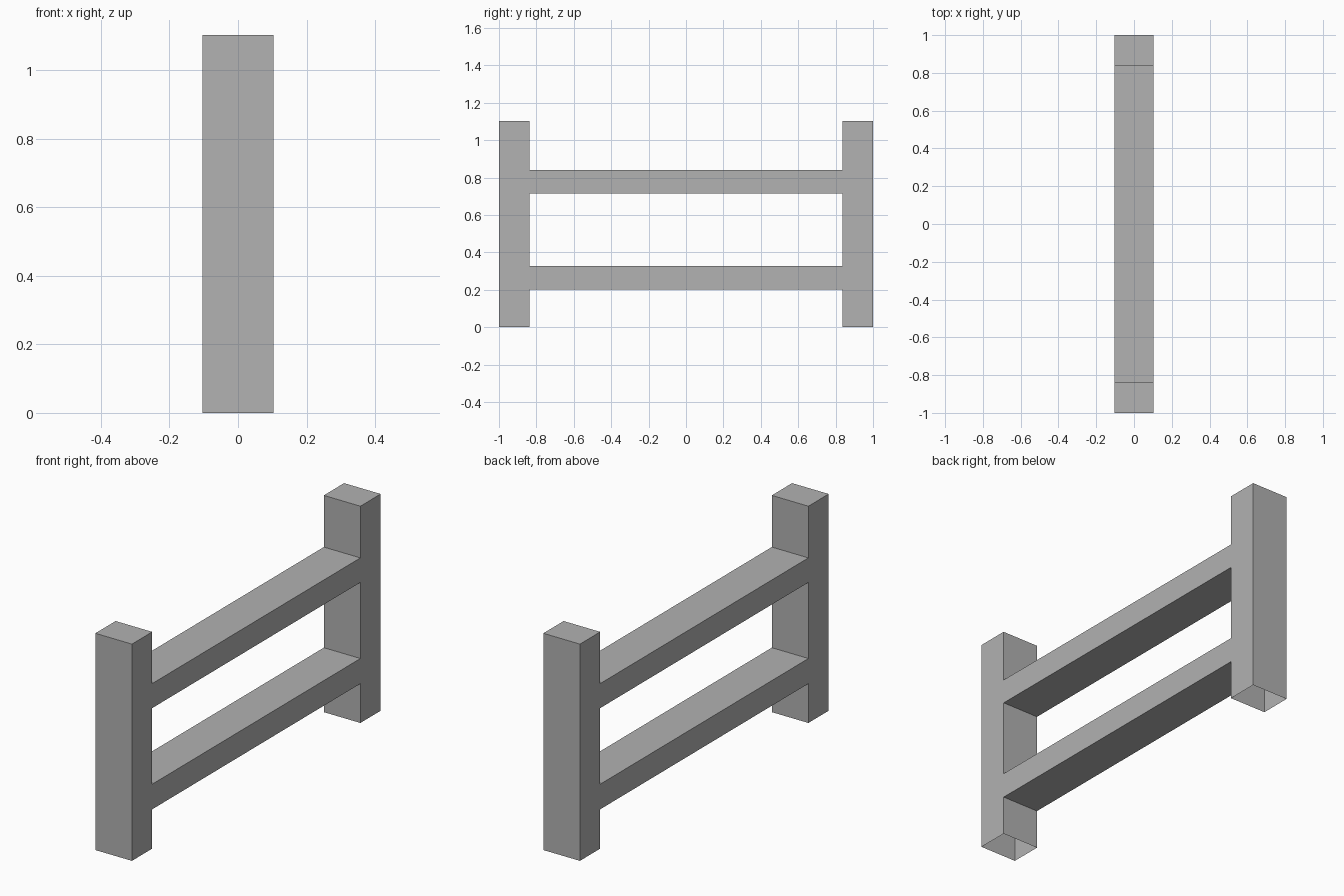
import bpy
import bmesh
import math

cube = bpy.data.objects.get("Cube")
if cube:
    bpy.data.objects.remove(cube, do_unlink=True)

HALF_WIDTH = 0.103
Y_LINES = [-1.0, -0.837, 0.837, 1.0]
Z_LINES = [0.0, 0.2, 0.328, 0.715, 0.84, 1.103]
RAIL_ROWS = (1, 3)

# Plain grey for the whole fence
grey = bpy.data.materials.new("plain_grey")
grey.use_nodes = True
colour = (0.445, 0.445, 0.445, 1.0)
grey.diffuse_color = colour
grey.node_tree.nodes["Principled BSDF"].inputs["Base Color"].default_value = colour

# Side profile: two posts joined by two rails, as one welded sheet
bm = bmesh.new()
grid = [[bm.verts.new((-HALF_WIDTH, y, z)) for z in Z_LINES] for y in Y_LINES]
for col in range(len(Y_LINES) - 1):
    for row in range(len(Z_LINES) - 1):
        if col != 1 or row in RAIL_ROWS:
            bm.faces.new((grid[col][row], grid[col + 1][row],
                          grid[col + 1][row + 1], grid[col][row + 1]))

# Thickness across the fence
result = bmesh.ops.extrude_face_region(bm, geom=bm.faces[:], use_keep_orig=True)
moved = [v for v in result["geom"] if isinstance(v, bmesh.types.BMVert)]
bmesh.ops.translate(bm, verts=moved, vec=(2 * HALF_WIDTH, 0, 0))
bmesh.ops.recalc_face_normals(bm, faces=bm.faces[:])

# Posts are hollow and open underneath
soles = [f for f in bm.faces if all(v.co.z < 0.001 for v in f.verts)]
bmesh.ops.delete(bm, geom=soles, context='FACES')

# Merge flat regions on the post ends
bmesh.ops.dissolve_limit(bm, angle_limit=math.radians(1),
                         verts=bm.verts[:], edges=bm.edges[:])

mesh = bpy.data.meshes.new("fence_section")
bm.to_mesh(mesh)
bm.free()
mesh.materials.append(grey)
fence = bpy.data.objects.new("fence_section", mesh)
bpy.context.collection.objects.link(fence)
